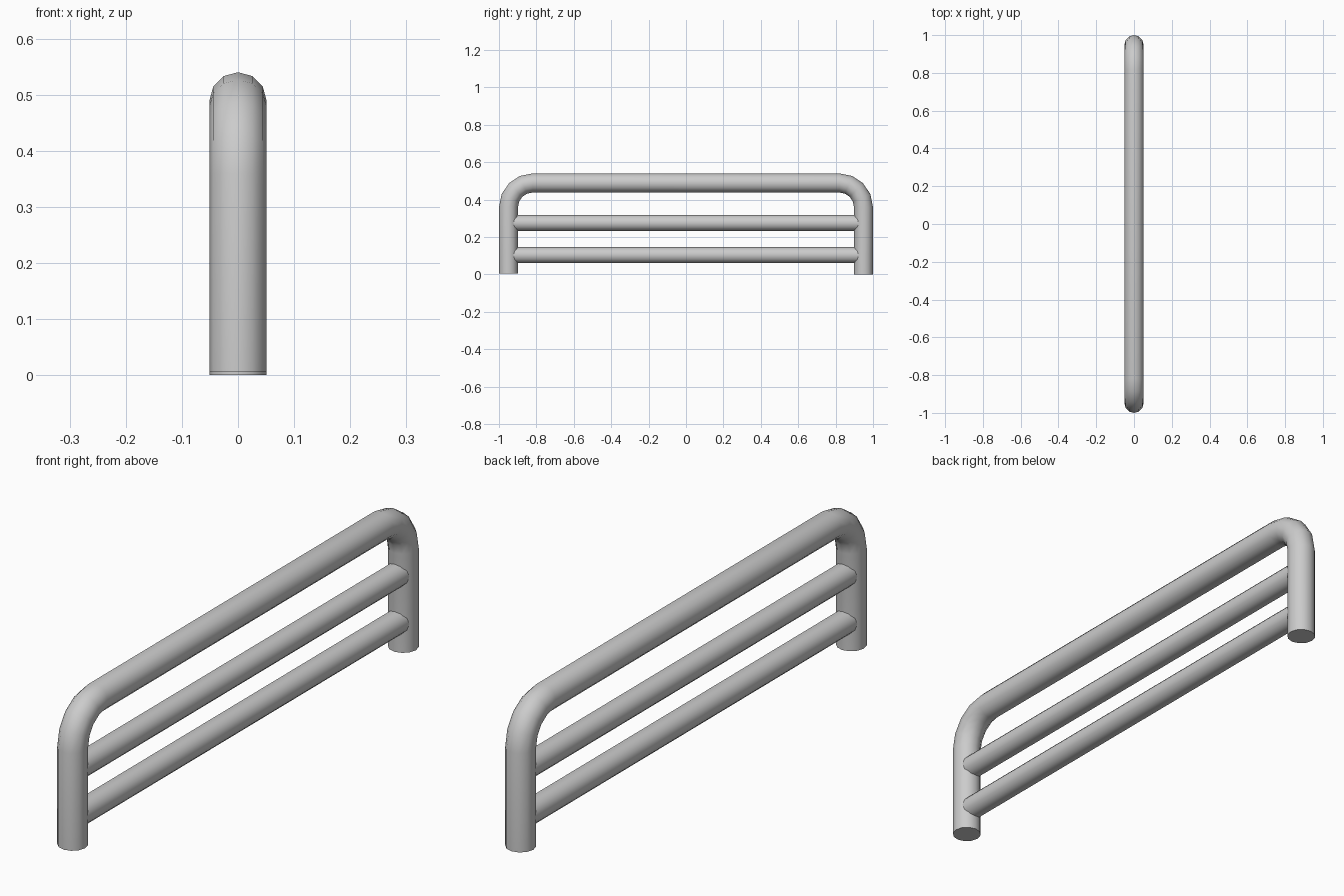
import bpy, bmesh
from math import sin, cos, pi, radians

if "Cube" in bpy.data.objects:
    bpy.data.objects.remove(bpy.data.objects["Cube"])

SIDES = 12


def tube(name, path, radius):
    """Sweep a ring along (y, z, angle) stations; angle is the travel direction in the YZ plane."""
    bm = bmesh.new()
    rings = []
    for y, z, a in path:
        ring = []
        for i in range(SIDES):
            t = 2 * pi * i / SIDES
            off = radius * cos(t)
            ring.append(bm.verts.new((radius * sin(t), y - off * sin(a), z + off * cos(a))))
        rings.append(ring)
    for r0, r1 in zip(rings, rings[1:]):
        for i in range(SIDES):
            j = (i + 1) % SIDES
            bm.faces.new((r0[i], r0[j], r1[j], r1[i]))
    bm.faces.new(rings[0])
    bm.faces.new(rings[-1])
    bmesh.ops.recalc_face_normals(bm, faces=bm.faces[:])
    mesh = bpy.data.meshes.new(name)
    bm.to_mesh(mesh)
    bm.free()
    obj = bpy.data.objects.new(name, mesh)
    bpy.context.collection.objects.link(obj)
    bpy.ops.object.select_all(action='DESELECT')
    obj.select_set(True)
    bpy.context.view_layer.objects.active = obj
    bpy.ops.object.shade_smooth_by_angle(angle=radians(50))
    return obj


# Bent outer frame: leg, corner, top rail, corner, leg
R, LEG_Y, TOP_Z, BEND, STEPS = 0.051, 0.949, 0.489, 0.13, 4
cy, cz = LEG_Y - BEND, TOP_Z - BEND
path = [(-LEG_Y, 0.006, pi / 2)]
for side in (-1, 1):
    for k in range(STEPS + 1):
        a = pi / 2 * (1 - k / STEPS) if side < 0 else -pi / 2 * k / STEPS
        path.append((side * cy - BEND * sin(a), cz + BEND * cos(a), a))
path.append((LEG_Y, 0.0, -pi / 2))
tube("frame", path, R)

# Two horizontal bars running into the legs
for name, z in (("lower_bar", 0.103), ("upper_bar", 0.275)):
    tube(name, [(-LEG_Y, z, 0), (LEG_Y, z, 0)], 0.043)
